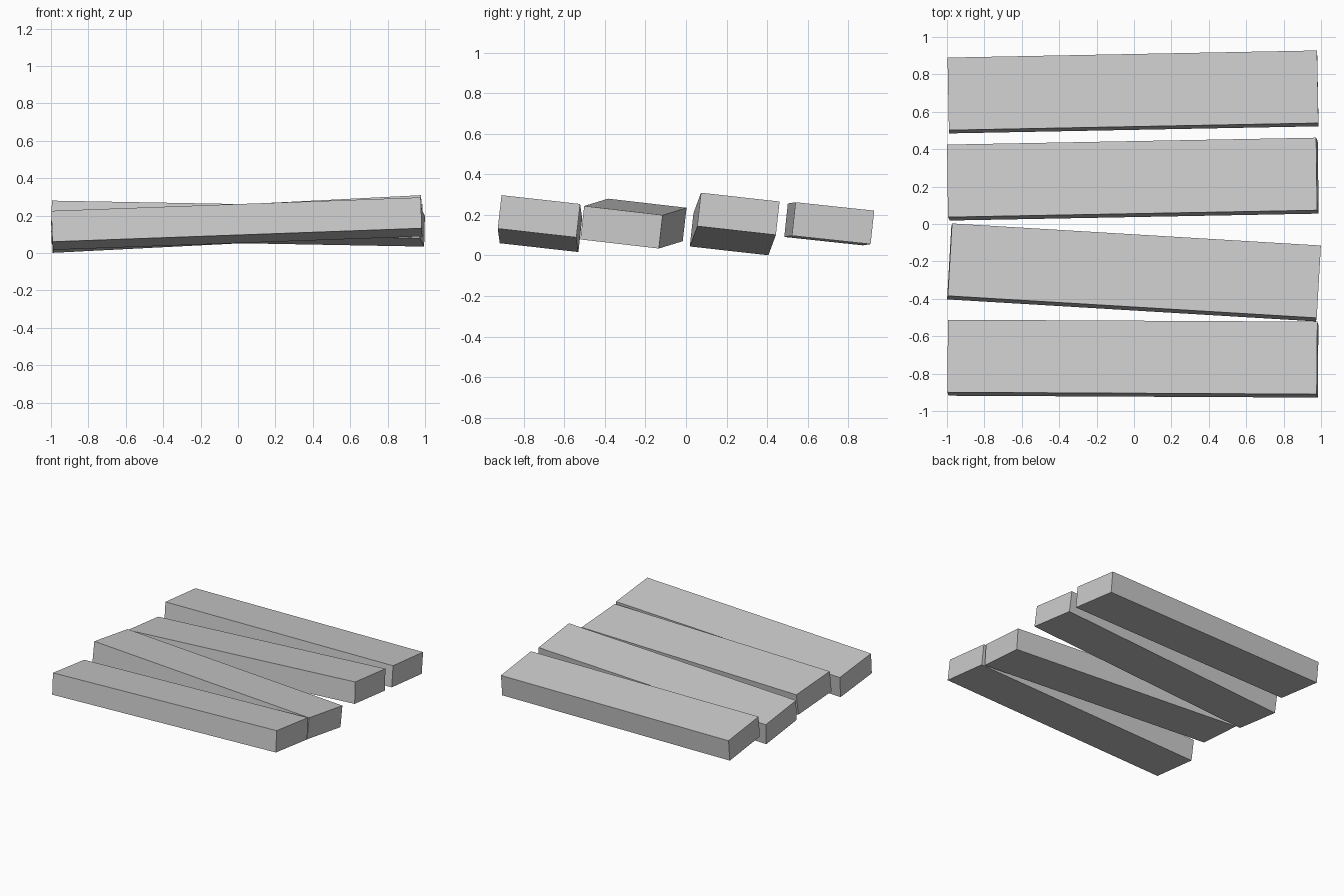
import bpy
from math import radians, asin, atan2
from mathutils import Matrix, Euler, Vector

cube = bpy.data.objects.get("Cube")
if cube:
    bpy.data.objects.remove(cube, do_unlink=True)

LENGTH, WIDTH, THICKNESS = 1.976, 0.39, 0.166

# Single flat grey shared by every plank
grey = bpy.data.materials.new("plain grey")
grey.use_nodes = True
colour = (0.6, 0.6, 0.6, 1)
grey.diffuse_color = colour
grey.node_tree.nodes["Principled BSDF"].inputs["Base Color"].default_value = colour


def plank(name, centre, swing, rise, roll):
    """Box whose +x end is moved sideways by swing and lifted by rise."""
    bpy.ops.mesh.primitive_cube_add(size=1)
    board = bpy.context.object
    board.name = name
    turn = Euler((radians(roll), -asin(rise / LENGTH), atan2(swing, LENGTH)))
    scale = Matrix.Diagonal((LENGTH, WIDTH, THICKNESS, 1))
    board.data.transform(turn.to_matrix().to_4x4() @ scale)
    board.location = Vector(centre)
    board.data.materials.append(grey)


# Four loosely laid planks, front to back
plank("front_plank", (-0.006, -0.72, 0.157), -0.01, 0.072, -6.4)
plank("front_middle_plank", (0, -0.259, 0.157), -0.118, -0.036, -6.6)
plank("back_middle_plank", (-0.006, 0.24, 0.155), 0.037, 0.1, -6.4)
plank("back_plank", (-0.005, 0.706, 0.156), 0.038, 0.006, -6.1)
